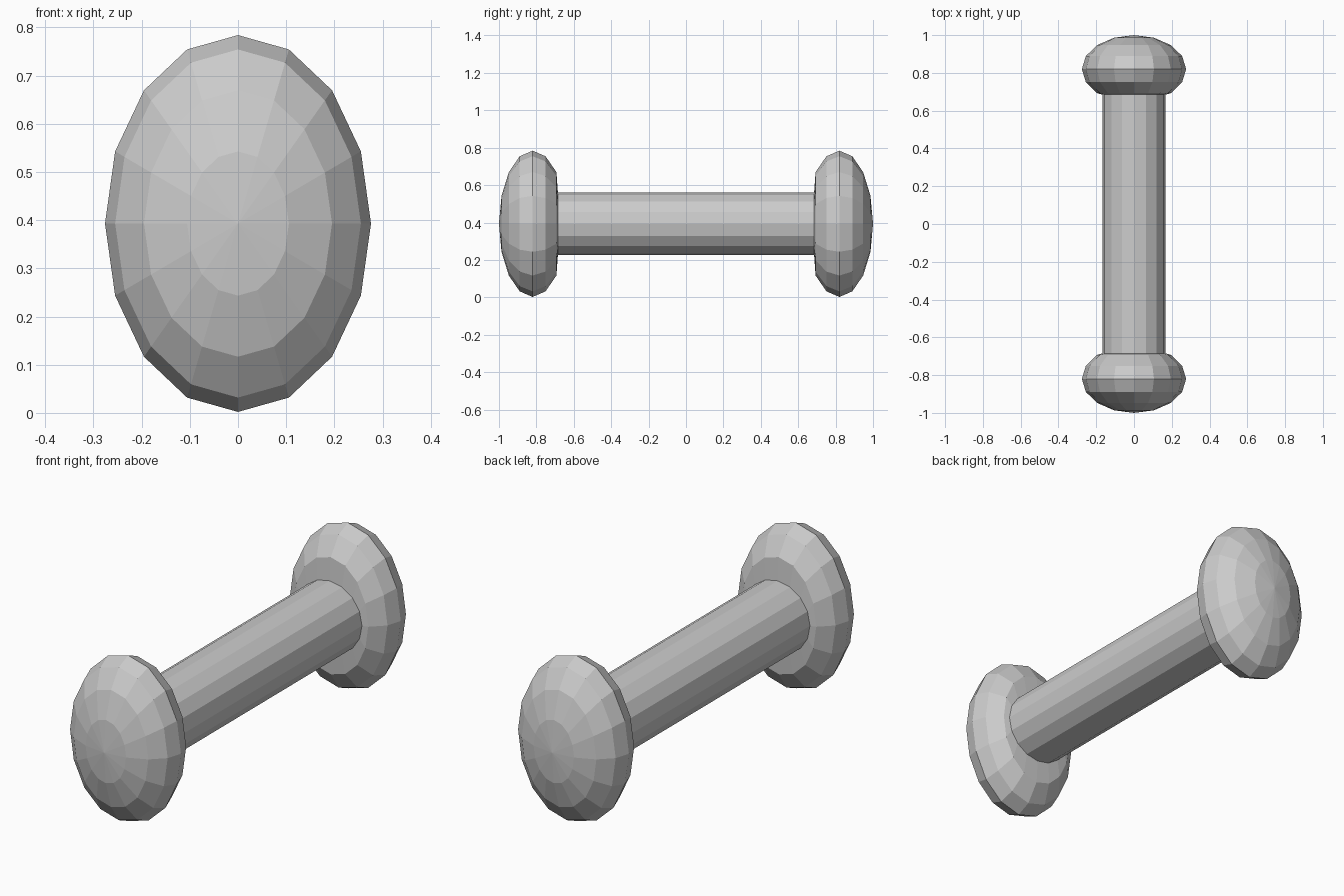
import bpy, bmesh
from math import sin, cos, pi

if "Cube" in bpy.data.objects:
    bpy.data.objects.remove(bpy.data.objects["Cube"])

SIDES = 16
MID_Z = 0.393                         # height of the long axis
BAR_R, BAR_END = 0.168, 0.685         # bar radius and half length
KNOB_Y = 0.82                         # centre of each knob
KNOB_RX, KNOB_RY, KNOB_RZ = 0.276, 0.18, 0.391


def loft(name, rings, tip_y=None):
    """Skin elliptical rings (y, rx, rz) along y; optionally close to a tip."""
    bm = bmesh.new()
    loops = []
    for y, rx, rz in rings:
        loops.append([bm.verts.new((rx * sin(2 * pi * i / SIDES), y,
                                    MID_Z + rz * cos(2 * pi * i / SIDES)))
                      for i in range(SIDES)])
    for a, b in zip(loops, loops[1:]):
        for i in range(SIDES):
            j = (i + 1) % SIDES
            bm.faces.new((a[i], a[j], b[j], b[i]))
    if tip_y is not None:
        tip = bm.verts.new((0, tip_y, MID_Z))
        for i in range(SIDES):
            bm.faces.new((loops[-1][i], loops[-1][(i + 1) % SIDES], tip))
    bm.normal_update()
    # make faces point away from the long axis
    f = next(iter(bm.faces))
    c = f.calc_center_median()
    if f.normal.x * c.x + f.normal.z * (c.z - MID_Z) < 0:
        bmesh.ops.reverse_faces(bm, faces=bm.faces[:])
    mesh = bpy.data.meshes.new(name)
    bm.to_mesh(mesh)
    bm.free()
    obj = bpy.data.objects.new(name, mesh)
    bpy.context.collection.objects.link(obj)
    return obj


# Straight round bar between the knobs
loft("bar", [(-BAR_END, BAR_R, BAR_R), (BAR_END, BAR_R, BAR_R)])

# Flattened oval knobs: nearly flat inner collar, then a squashed sphere
for label, side in (("front_knob", -1), ("back_knob", 1)):
    rings = [(side * BAR_END, BAR_R, BAR_R)]
    for k in range(-2, 4):
        a = k * pi / 8
        rings.append((side * (KNOB_Y + KNOB_RY * sin(a)),
                      KNOB_RX * cos(a), KNOB_RZ * cos(a)))
    knob = loft(label, rings, side * (KNOB_Y + KNOB_RY))
    bm = bmesh.new()
    bm.from_mesh(knob.data)
    # orient outwards relative to the knob's own shell
    bmesh.ops.recalc_face_normals(bm, faces=bm.faces[:])
    bm.to_mesh(knob.data)
    bm.free()
